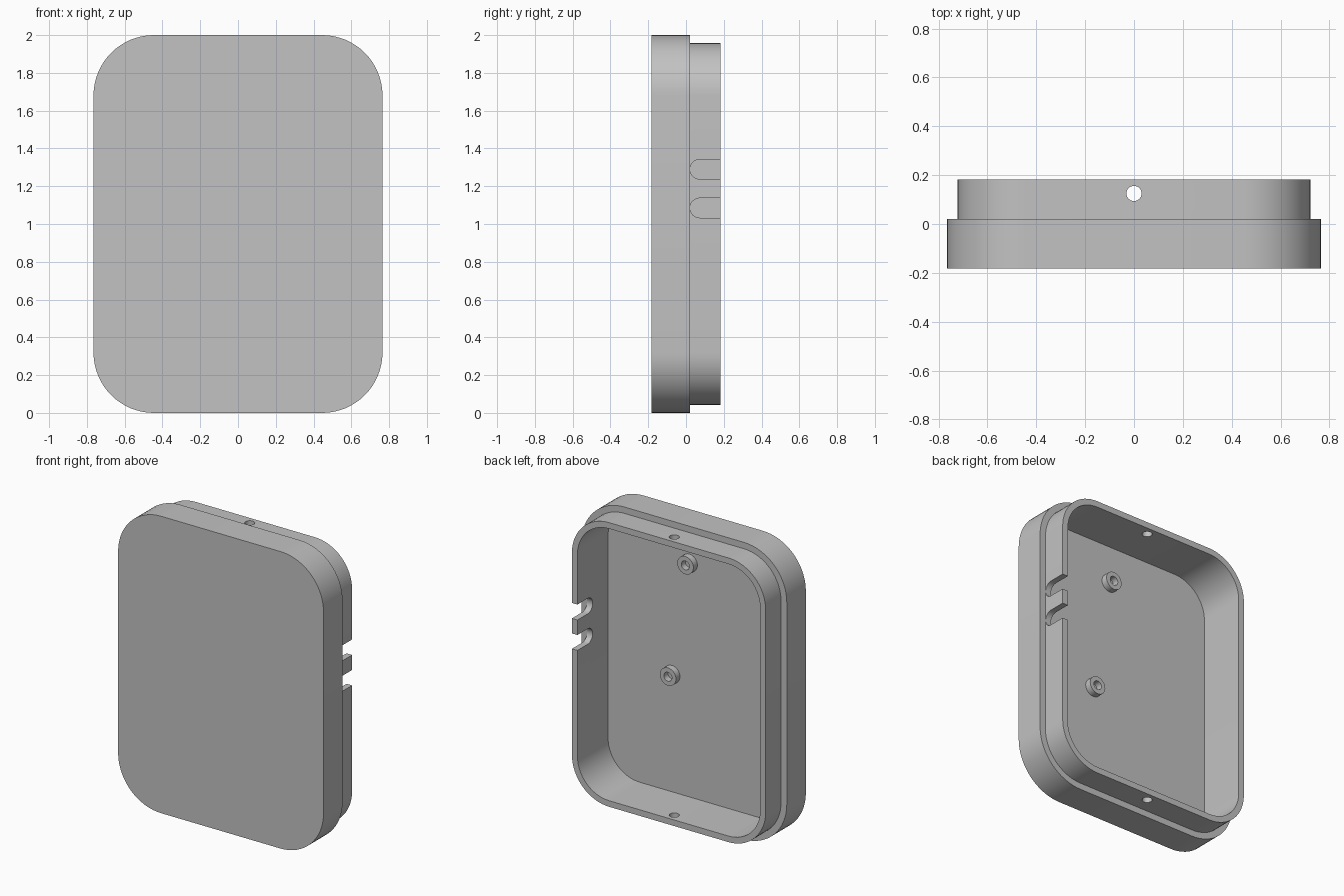
import bpy, bmesh
from math import sin, cos, pi, radians
from mathutils import Vector

cube = bpy.data.objects.get("Cube")
if cube:
    bpy.data.objects.remove(cube, do_unlink=True)

grey = bpy.data.materials.new("plain_grey")
grey.use_nodes = True
grey.diffuse_color = (0.54, 0.54, 0.54, 1)
grey.node_tree.nodes["Principled BSDF"].inputs["Base Color"].default_value = (0.54, 0.54, 0.54, 1)

HALF_X, HALF_Z, RADIUS = 0.765, 1.0, 0.32
BACK, STEP, FLOOR = 0.183, 0.02, -0.143


def rounded_rect(inset, y, steps=16):
    """Rounded rectangle in the XZ plane, inset from the outer outline."""
    r = RADIUS - inset
    pts = []
    for quarter, (sx, sz) in enumerate([(1, 1), (-1, 1), (-1, -1), (1, -1)]):
        for i in range(steps + 1):
            a = (quarter + i / steps) * pi / 2
            pts.append(Vector((sx * (HALF_X - RADIUS) + r * cos(a), y,
                               HALF_Z + sz * (HALF_Z - RADIUS) + r * sin(a))))
    return pts


def circle(cx, y, cz, r, n=32):
    return [Vector((cx + r * cos(2 * pi * i / n), y, cz + r * sin(2 * pi * i / n)))
            for i in range(n)]


def loft(name, loops, cap=True, closed=False):
    """Skin matching point loops, with capped ends or joined in a ring."""
    bm = bmesh.new()
    rings = [[bm.verts.new(p) for p in loop] for loop in loops]
    pairs = list(zip(rings, rings[1:])) + ([(rings[-1], rings[0])] if closed else [])
    for a, b in pairs:
        for i in range(len(a)):
            j = (i + 1) % len(a)
            bm.faces.new((a[i], a[j], b[j], b[i]))
    if cap:
        bm.faces.new(rings[0])
        bm.faces.new(rings[-1])
    bmesh.ops.recalc_face_normals(bm, faces=bm.faces)
    mesh = bpy.data.meshes.new(name)
    bm.to_mesh(mesh)
    bm.free()
    obj = bpy.data.objects.new(name, mesh)
    mesh.materials.append(grey)
    bpy.context.collection.objects.link(obj)
    return obj


def activate(obj):
    bpy.ops.object.select_all(action='DESELECT')
    obj.select_set(True)
    bpy.context.view_layer.objects.active = obj


def cut(target, cutter):
    cutter.hide_render = True
    mod = target.modifiers.new("cut", 'BOOLEAN')
    mod.operation, mod.solver, mod.object = 'DIFFERENCE', 'EXACT', cutter
    activate(target)
    bpy.ops.object.modifier_apply(modifier=mod.name)
    bpy.data.objects.remove(cutter, do_unlink=True)


def smooth(obj):
    activate(obj)
    bpy.ops.object.shade_smooth_by_angle(angle=radians(30))


# Shell: front panel, stepped outer wall, thin rim and open-backed cavity
shell = loft("case_shell", [rounded_rect(inset, y) for inset, y in [
    (0, -BACK), (0, STEP), (0.043, STEP), (0.043, BACK), (0.084, BACK), (0.084, FLOOR)]])

# Two round-ended cable slots in the left wall of the rim
SLOT_R, SLOT_Y = 0.052, 0.073
for z in (1.29, 1.085):
    outline = [(SLOT_Y - SLOT_R * sin(pi * i / 16), z + SLOT_R * cos(pi * i / 16))
               for i in range(17)]
    outline += [(0.3, z - SLOT_R), (0.3, z + SLOT_R)]
    cut(shell, loft("slot_cutter", [[Vector((x, y, c)) for y, c in outline]
                                    for x in (0.6, 0.8)]))

# Screw holes through the top and bottom of the rim
hole = [(p.x, p.z) for p in circle(0, 0, 0.125, 0.031)]
for low, high in ((-0.1, 0.2), (1.8, 2.1)):
    cut(shell, loft("hole_cutter", [[Vector((x, y, z)) for x, y in hole]
                                    for z in (low, high)]))
smooth(shell)

# Hollow screw bosses standing on the cavity floor
for name, x, z in (("upper_boss", 0.075, 1.66), ("lower_boss", 0.205, 0.875)):
    boss = loft(name, [circle(x, y, z, r) for r, y in [
        (0.06, FLOOR - 0.005), (0.06, FLOOR + 0.043),
        (0.03, FLOOR + 0.043), (0.03, FLOOR - 0.005)]], cap=False, closed=True)
    smooth(boss)
